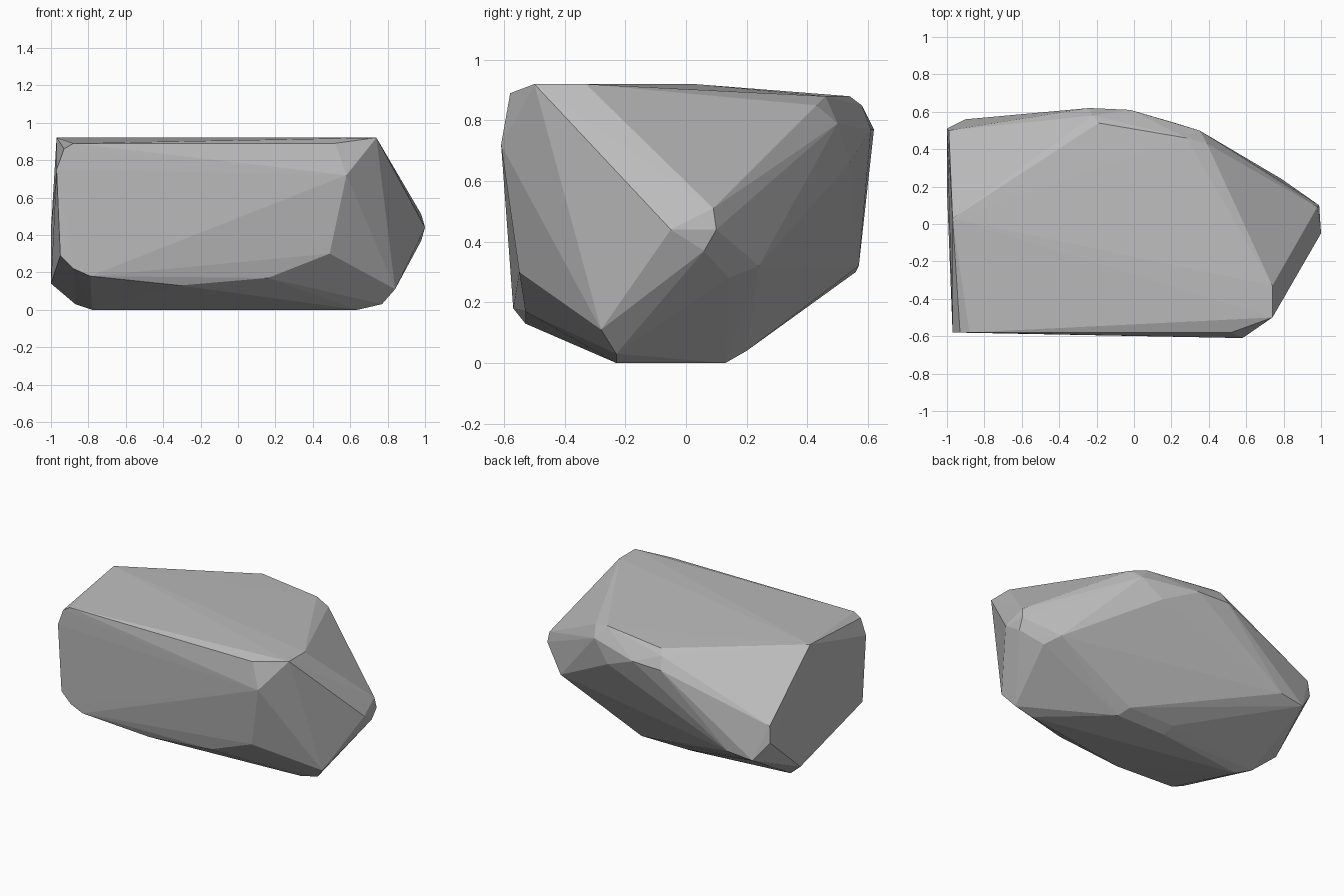
import bpy
import bmesh
from mathutils import Vector

# Remove the default object only
default_cube = bpy.data.objects.get("Cube")
if default_cube:
    bpy.data.objects.remove(default_cube, do_unlink=True)


def make_material(name, colour):
    material = bpy.data.materials.new(name)
    material.use_nodes = True
    material.diffuse_color = colour
    shader = next(node for node in material.node_tree.nodes
                  if node.type == "BSDF_PRINCIPLED")
    shader.inputs["Base Color"].default_value = colour
    shader.inputs["Roughness"].default_value = 0.9
    return material


def make_hull(name, corners, material):
    """Wrap a tight faceted skin around a cloud of corner points."""
    shape = bmesh.new()
    for corner in corners:
        shape.verts.new(Vector(corner) / 100)
    wrapped = bmesh.ops.convex_hull(shape, input=shape.verts[:])
    loose = {item for key in ("geom_interior", "geom_unused")
             for item in wrapped[key] if isinstance(item, bmesh.types.BMVert)}
    bmesh.ops.delete(shape, geom=list(loose), context="VERTS")
    bmesh.ops.recalc_face_normals(shape, faces=shape.faces[:])
    for face in shape.faces:
        face.smooth = False
    mesh = bpy.data.meshes.new(name)
    shape.to_mesh(mesh)
    shape.free()
    mesh.materials.append(material)
    result = bpy.data.objects.new(name, mesh)
    bpy.context.collection.objects.link(result)
    return result


# Chipped corners of the boulder, in hundredths of a unit
flat_top = [(-97, 3, 92), (74, -50, 92), (74, -33, 92)]

back_ridge = [(-19, 54, 88), (28, 46, 88), (39, 43, 85), (35, 50, 79),
              (-22, 58, 85), (-24, 62, 77), (-2, 61, 77), (22, 54, 66)]

blunt_end = [(-100, 51, 43), (-99, 50, 54), (-90, 56, 30),
             (-72, 57, 32), (-100, 18, 14)]

pointed_end = [(98, 9, 51), (99, 10, 44), (100, -5, 44), (98, 6, 37),
               (84, -28, 11), (79, 24, 32), (85, 14, 28)]

front_wall = [(58, -61, 72), (52, -58, 89), (-88, -58, 89), (-93, -58, 86),
              (-97, -58, 75), (-95, -57, 29), (-88, -57, 22),
              (-79, -57, 18), (-31, -53, 13), (16, -53, 17), (49, -55, 30)]

underside = [(77, -23, 3), (64, -23, 0), (24, 13, 0), (-13, 13, 0),
             (20, 20, 4), (-15, 20, 4), (-87, 10, 3), (-78, 5, 0)]

# Boulder
stone_grey = make_material("stone_grey", (0.5, 0.5, 0.5, 1))
make_hull("boulder",
          flat_top + back_ridge + blunt_end + pointed_end + front_wall + underside,
          stone_grey)
